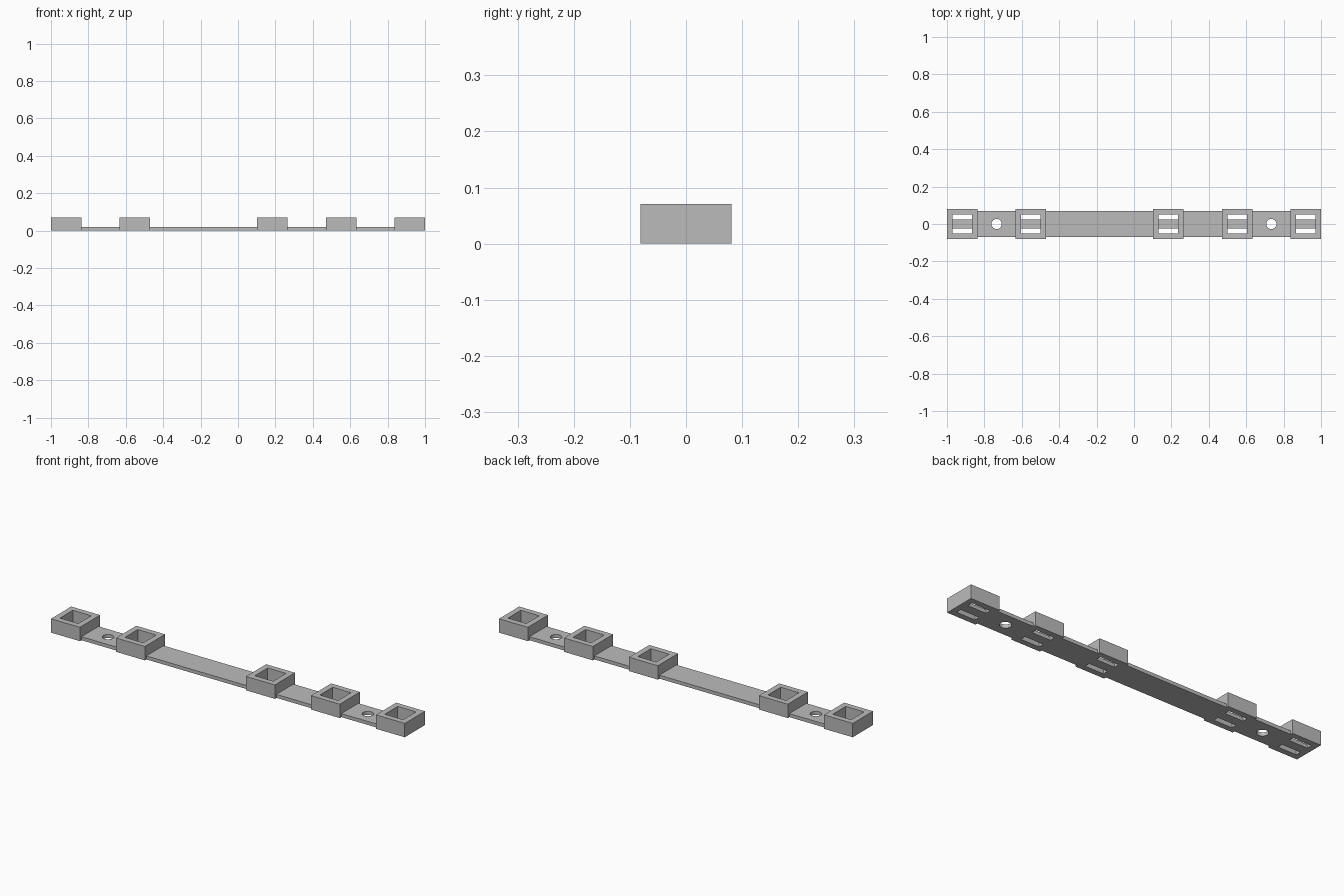
import bpy

cube = bpy.data.objects.get("Cube")
if cube:
    bpy.data.objects.remove(cube, do_unlink=True)

PITCH = 0.3673
SOCKET = 0.163          # outer size of a socket
HEIGHT = 0.071
BASE = 0.018            # strip thickness, also the pocket floor
POCKET = 0.104
SLOT = 0.028
socket_xs = [PITCH * k for k in (-2.5, -1.5, 0.5, 1.5, 2.5)]
hole_xs = [-2 * PITCH, 2 * PITCH]

grey = bpy.data.materials.new("plain_grey")
grey.use_nodes = True
colour = (0.5, 0.5, 0.5, 1)
grey.diffuse_color = colour
grey.node_tree.nodes["Principled BSDF"].inputs["Base Color"].default_value = colour


def box(name, x, y, z0, z1, sx, sy):
    bpy.ops.mesh.primitive_cube_add(size=1, location=(x, y, (z0 + z1) / 2))
    ob = bpy.context.object
    ob.name = name
    ob.scale = (sx, sy, z1 - z0)
    bpy.ops.object.transform_apply(location=True, rotation=False, scale=True)
    return ob


def combine(target, tool, operation):
    """Apply a boolean to the target and remove the tool."""
    tool.hide_render = True
    mod = target.modifiers.new("boolean", "BOOLEAN")
    mod.operation = operation
    mod.solver = "EXACT"
    mod.object = tool
    bpy.context.view_layer.objects.active = target
    bpy.ops.object.modifier_apply(modifier=mod.name)
    bpy.data.objects.remove(tool, do_unlink=True)


# Flat base strip, ending inside the outer sockets
strip = box("socket_strip", 0, 0, 0, BASE, 5 * PITCH, 0.138)
strip.data.materials.append(grey)

# Raised sockets
for x in socket_xs:
    combine(strip, box("socket", x, 0, 0, HEIGHT, SOCKET, SOCKET), "UNION")

# Square pockets with two slots through each floor
for x in socket_xs:
    combine(strip, box("pocket_cutter", x, 0, BASE, 0.1, POCKET, POCKET), "DIFFERENCE")
    for side in (-1, 1):
        y = side * (POCKET - SLOT) / 2
        combine(strip, box("slot_cutter", x, y, -0.05, 0.04, POCKET, SLOT), "DIFFERENCE")

# Round screw holes
for x in hole_xs:
    bpy.ops.mesh.primitive_cylinder_add(vertices=32, radius=0.027, depth=0.2, location=(x, 0, 0))
    combine(strip, bpy.context.object, "DIFFERENCE")

# One material throughout, smooth only around the holes
strip.data.materials.clear()
strip.data.materials.append(grey)
for p in strip.data.polygons:
    p.material_index = 0
bpy.ops.object.select_all(action="DESELECT")
strip.select_set(True)
bpy.context.view_layer.objects.active = strip
bpy.ops.object.shade_smooth_by_angle()
